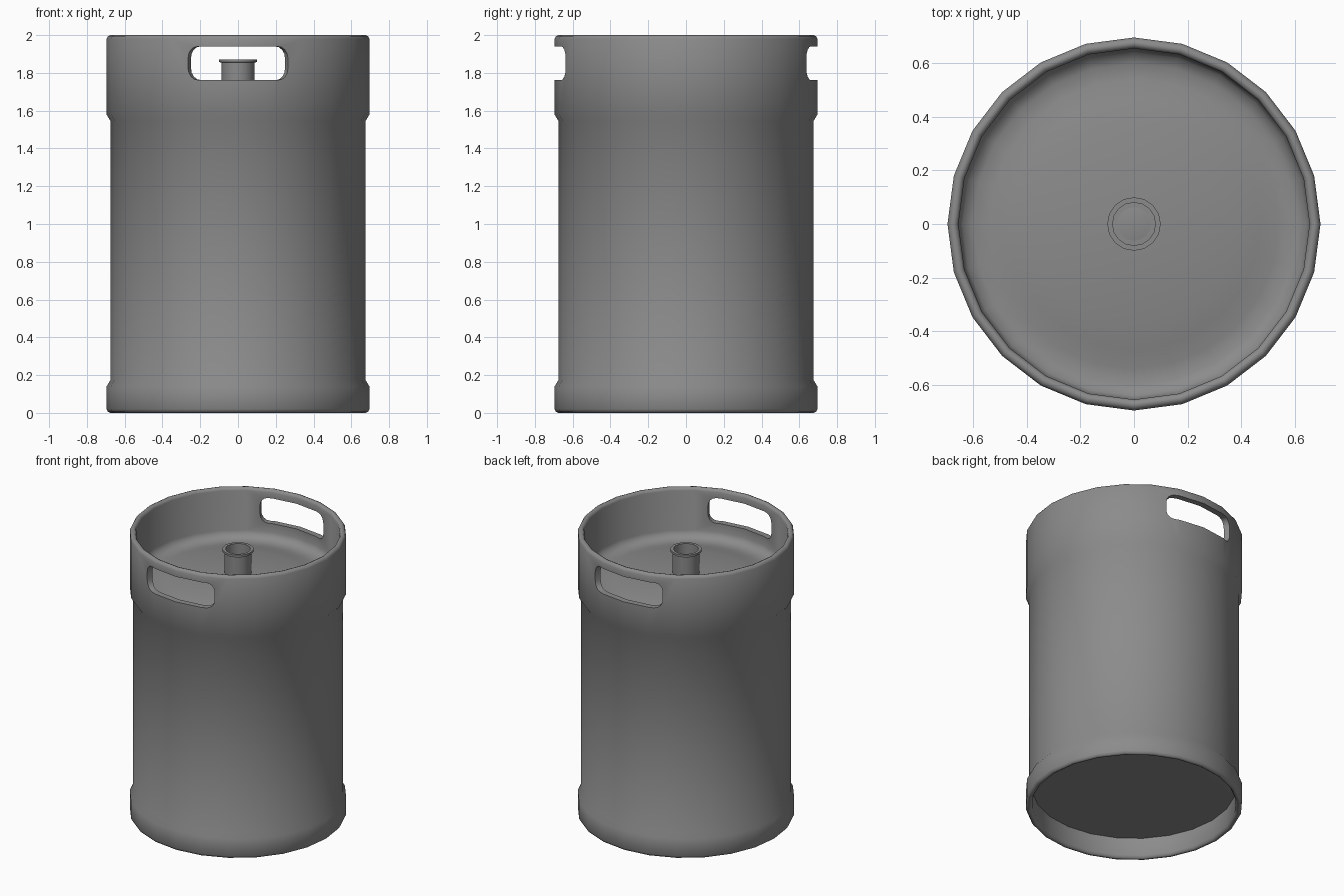
import bpy, bmesh, math

if "Cube" in bpy.data.objects:
    bpy.data.objects.remove(bpy.data.objects["Cube"], do_unlink=True)

GREY = (0.26, 0.26, 0.26, 1.0)
steel = bpy.data.materials.new("steel_grey")
steel.use_nodes = True
steel.diffuse_color = GREY
steel.node_tree.nodes["Principled BSDF"].inputs["Base Color"].default_value = GREY


def make_object(name, bm):
    bmesh.ops.recalc_face_normals(bm, faces=bm.faces)
    mesh = bpy.data.meshes.new(name)
    bm.to_mesh(mesh)
    bm.free()
    mesh.materials.append(steel)
    obj = bpy.data.objects.new(name, mesh)
    bpy.context.collection.objects.link(obj)
    return obj


def lathe(name, profile, sides):
    """Closed solid of revolution; a profile point with r = 0 becomes a pole."""
    bm = bmesh.new()
    rings = []
    for r, z in profile:
        if r == 0:
            rings.append([bm.verts.new((0, 0, z))] * sides)
        else:
            angles = [math.tau * i / sides for i in range(sides)]
            rings.append([bm.verts.new((r * math.cos(a), r * math.sin(a), z)) for a in angles])
    for low, high in zip(rings, rings[1:]):
        for i in range(sides):
            j = (i + 1) % sides
            bm.faces.new(list(dict.fromkeys((low[i], low[j], high[j], high[i]))))
    return make_object(name, bm)


def slot_cutter(side):
    """Rounded slot that narrows towards the axis."""
    half_w, half_h, mid_z, corner = 0.265, 0.089, 1.851, 0.06
    outline = []
    for k, (sx, sz) in enumerate(((1, 1), (-1, 1), (-1, -1), (1, -1))):
        for step in range(5):
            a = math.radians(90 * k + 22.5 * step)
            outline.append((sx * (half_w - corner) + corner * math.cos(a),
                            mid_z + sz * (half_h - corner) + corner * math.sin(a)))
    bm = bmesh.new()
    inner, outer = [[bm.verts.new((x * y / 0.64, side * y, z)) for x, z in outline]
                    for y in (0.5, 0.8)]
    bm.faces.new(inner)
    bm.faces.new(outer)
    n = len(outline)
    for i in range(n):
        j = (i + 1) % n
        bm.faces.new((inner[i], inner[j], outer[j], outer[i]))
    return make_object("handle_cutter", bm)


def smooth(obj, degrees):
    bpy.ops.object.select_all(action="DESELECT")
    obj.select_set(True)
    bpy.context.view_layer.objects.active = obj
    bpy.ops.object.shade_smooth_by_angle(angle=math.radians(degrees))


# Barrel: recessed base, foot ring, wall, top collar and gently domed lid
barrel = lathe("barrel", [
    (0, 0.135), (0.655, 0.145), (0.655, 0.02), (0.665, 0.005), (0.675, 0),
    (0.688, 0.005), (0.696, 0.02), (0.696, 0.14), (0.675, 0.175),
    (0.675, 1.545), (0.696, 1.58), (0.696, 1.98), (0.688, 1.995),
    (0.675, 2), (0.662, 1.995), (0.655, 1.98), (0.655, 1.7),
    (0.64, 1.67), (0.6, 1.652), (0.54, 1.655), (0.47, 1.67),
    (0.38, 1.687), (0.2, 1.7), (0, 1.712)], 24)

# Hand slots through the collar, front and back
for side in (-1, 1):
    cutter = slot_cutter(side)
    cut = barrel.modifiers.new("hand_slot", "BOOLEAN")
    cut.operation = "DIFFERENCE"
    cut.solver = "EXACT"
    cut.object = cutter
    bpy.context.view_layer.objects.active = barrel
    bpy.ops.object.modifier_apply(modifier=cut.name)
    bpy.data.objects.remove(cutter, do_unlink=True)
smooth(barrel, 50)

# Valve neck with a thin flange and a hollow mouth
valve = lathe("valve", [
    (0, 1.68), (0.087, 1.68), (0.087, 1.855), (0.1, 1.857), (0.1, 1.872),
    (0.08, 1.872), (0.08, 1.705), (0, 1.72)], 16)
smooth(valve, 40)
